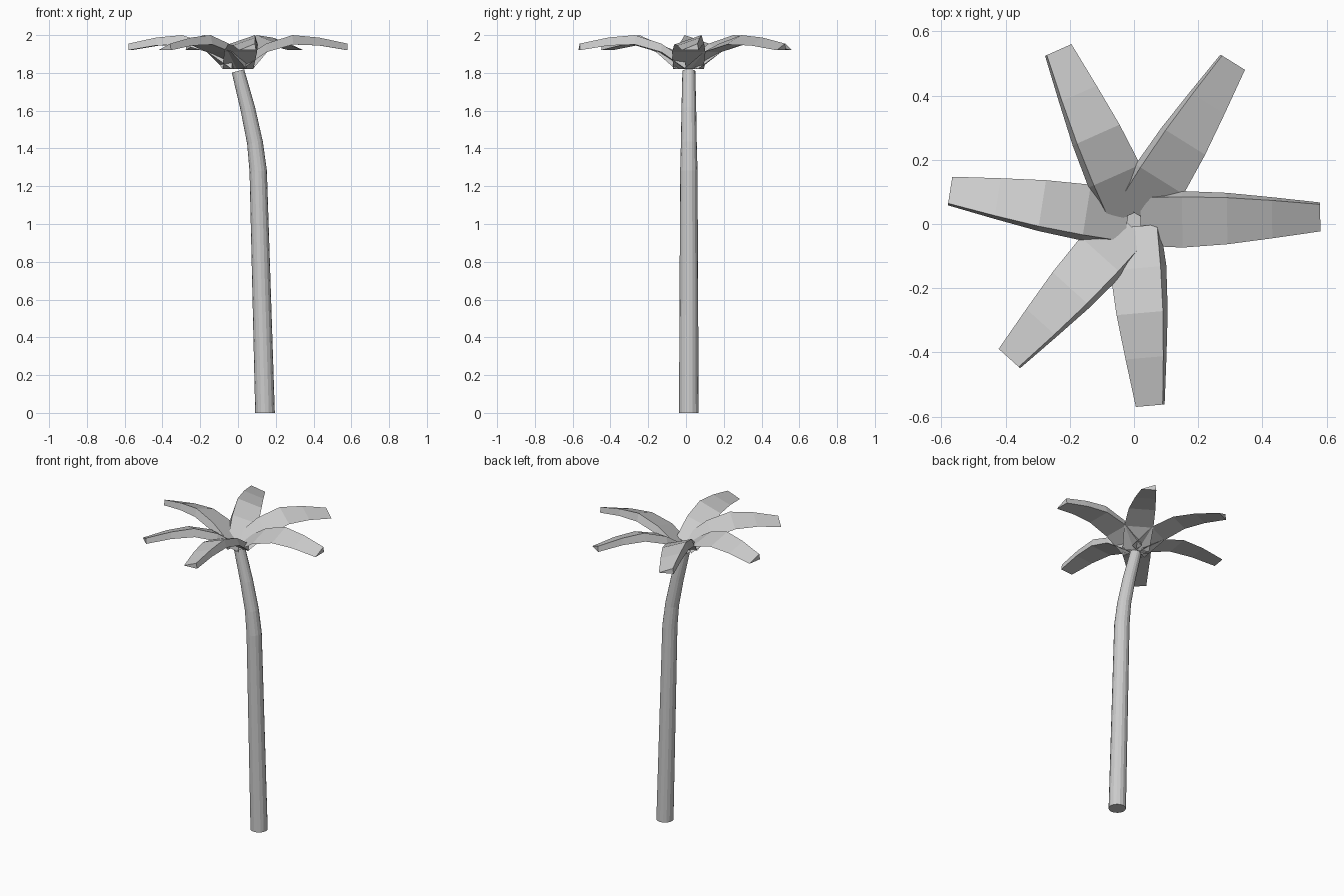
import bpy, bmesh, math
from mathutils import Matrix, Vector

cube = bpy.data.objects.get("Cube")
if cube:
    bpy.data.objects.remove(cube, do_unlink=True)

grey = bpy.data.materials.new("light_grey")
grey.use_nodes = True
grey.diffuse_color = (0.6, 0.6, 0.6, 1)
grey.node_tree.nodes["Principled BSDF"].inputs["Base Color"].default_value = (0.6, 0.6, 0.6, 1)


def loft(name, rings):
    """Skin a list of closed rings and cap both ends."""
    bm = bmesh.new()
    loops = [[bm.verts.new(p) for p in ring] for ring in rings]
    for a, b in zip(loops, loops[1:]):
        for i in range(len(a)):
            j = (i + 1) % len(a)
            bm.faces.new((a[i], a[j], b[j], b[i]))
    bm.faces.new(loops[0][::-1])
    bm.faces.new(loops[-1])
    bmesh.ops.recalc_face_normals(bm, faces=bm.faces)
    mesh = bpy.data.meshes.new(name)
    bm.to_mesh(mesh)
    bm.free()
    mesh.materials.append(grey)
    obj = bpy.data.objects.new(name, mesh)
    bpy.context.collection.objects.link(obj)
    return obj


# Trunk: tapered tube that leans over near the top (x, z, radius, tilt in degrees)
SIDES = 16
trunk_path = [(0.143, 0, 0.052, 0), (0.107, 1.28, 0.046, -4), (0.09, 1.43, 0.042, -9),
              (0.052, 1.61, 0.039, -13), (0.0, 1.81, 0.034, -15)]
trunk_rings = []
for x, z, radius, tilt in trunk_path:
    turn = Matrix.Rotation(math.radians(tilt), 3, 'Y')
    ring = []
    for i in range(SIDES):
        a = math.tau * i / SIDES
        ring.append(Vector((x, 0.015, z)) + turn @ Vector((radius * math.cos(a), radius * math.sin(a), 0)))
    trunk_rings.append(ring)
loft("trunk", trunk_rings)

# Fronds: arched wedges, thick on the left edge and thin on the right
# (distance out, half width, inset of the ridge, underside height, ridge height)
frond_sections = [(0.02, 0.08, 0.01, 1.82, 1.87), (0.15, 0.088, 0.018, 1.91, 1.955),
                  (0.29, 0.08, 0.015, 1.95, 2.0), (0.43, 0.064, 0.01, 1.945, 1.987),
                  (0.58, 0.045, 0.006, 1.92, 1.955)]
frond_rings = [[Vector((r, -w, low)), Vector((r, w, low)), Vector((r, w - inset, high))]
               for r, w, inset, low, high in frond_sections]
for n, angle in enumerate((1, 58, 114, 171, 228, 275)):
    place = Matrix.Translation((0, 0.012, 0)) @ Matrix.Rotation(math.radians(angle), 4, 'Z')
    loft(f"frond_{n + 1}", [[place @ p for p in ring] for ring in frond_rings])
